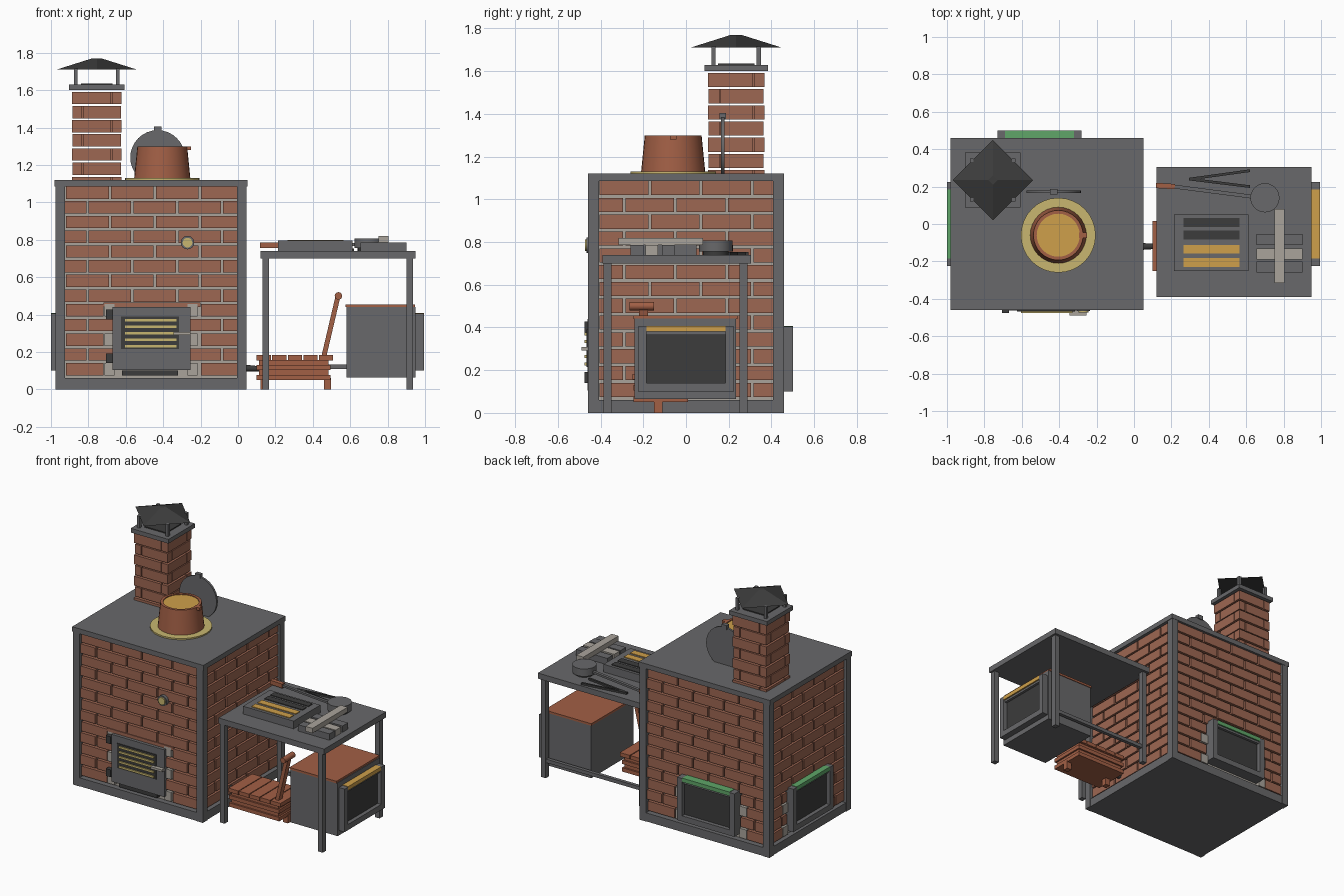
import bpy, bmesh, math
from mathutils import Matrix, Vector

old = bpy.data.objects.get("Cube")
if old:
    bpy.data.objects.remove(old)


def material(name, r, g, b):
    m = bpy.data.materials.new(name)
    m.use_nodes = True
    m.diffuse_color = (r, g, b, 1)
    m.node_tree.nodes["Principled BSDF"].inputs["Base Color"].default_value = (r, g, b, 1)
    return m


STEEL = material("grey steel", .14, .14, .145)
DARK = material("dark iron", .045, .045, .045)
BRICK = material("red brick", .34, .135, .085)
MORTAR = material("pale stone", .40, .37, .33)
COPPER = material("copper wood", .36, .115, .06)
BRASS = material("pale brass", .58, .47, .16)
AMBER = material("amber glow", .62, .35, .07)
GREEN = material("green enamel", .115, .38, .14)


def finish(name, bm, mats, loc=(0, 0, 0), turn=0, smooth=False):
    bmesh.ops.recalc_face_normals(bm, faces=bm.faces)
    me = bpy.data.meshes.new(name)
    bm.to_mesh(me)
    bm.free()
    ob = bpy.data.objects.new(name, me)
    bpy.context.collection.objects.link(ob)
    for m in mats:
        me.materials.append(m)
    ob.location = loc
    ob.rotation_euler.z = math.radians(turn)
    if smooth:
        bpy.ops.object.select_all(action='DESELECT')
        ob.select_set(True)
        bpy.context.view_layer.objects.active = ob
        bpy.ops.object.shade_smooth_by_angle()
    return ob


def add_box(bm, x, y, z, slot=0):
    """Box from (low, high) pairs."""
    lo, hi = Vector((x[0], y[0], z[0])), Vector((x[1], y[1], z[1]))
    mat = Matrix.Translation((lo + hi) / 2) @ Matrix.Diagonal((*(hi - lo), 1))
    new = bmesh.ops.create_cube(bm, size=1, matrix=mat)["verts"]
    for f in {f for v in new for f in v.link_faces}:
        f.material_index = slot


def box(name, mat, x, y, z):
    bm = bmesh.new()
    add_box(bm, x, y, z)
    return finish(name, bm, [mat])


def rod(name, mat, a, b, r1, r2=None, sides=24, smooth=True):
    """Round bar or cone between two points."""
    a, b = Vector(a), Vector(b)
    d = b - a
    bm = bmesh.new()
    bmesh.ops.create_cone(bm, cap_ends=True, segments=sides, radius1=r1,
                          radius2=r1 if r2 is None else r2, depth=d.length,
                          matrix=Matrix.Translation((a + b) / 2) @ d.to_track_quat('Z', 'Y').to_matrix().to_4x4())
    return finish(name, bm, [mat], smooth=smooth)


def bar(name, mat, a, b, wide, tall):
    """Flat bar between two points."""
    a, b = Vector(a), Vector(b)
    d = b - a
    bm = bmesh.new()
    bmesh.ops.create_cube(bm, size=1, matrix=Matrix.Translation((a + b) / 2)
                          @ d.to_track_quat('X', 'Z').to_matrix().to_4x4()
                          @ Matrix.Diagonal((d.length, wide, tall, 1)))
    return finish(name, bm, [mat])


def brick_wall(name, half, loc, turn, center=0, gap=0, top_row=-1):
    """Running-bond bricks, with toothed stone blocks beside an opening."""
    bm = bmesh.new()
    pitch, joint = .24, .006
    for row in range(13):
        z = .075 + .0787 * row
        u = -half - (pitch / 2 if row % 2 else 0)
        while u < half:
            a, b = max(u + joint, -half), min(u + pitch - joint, half)
            pieces = [(a, b)]
            if row <= top_row:
                w = gap + (0 if row % 2 else .05)
                pieces = [(a, min(b, center - w)), (max(a, center + w), b)]
            for p in pieces:
                if p[1] - p[0] > .012:
                    add_box(bm, p, (0, .035), (z, z + .066))
            u += pitch
        if row <= top_row and row % 2 == 0:
            for s in (-1, 1):
                ends = sorted((center + s * (gap - .01), center + s * (gap + .044)))
                add_box(bm, ends, (0, .035), (z, z + .066), 1)
    finish(name, bm, [BRICK, MORTAR], loc, turn)


def window(name, accent, loc, turn):
    """Framed hatch with a coloured top rail, facing local -y."""
    bm = bmesh.new()
    for s in (-1, 1):
        add_box(bm, sorted((s * .185, s * .225)), (-.04, .05), (.10, .405))
    add_box(bm, (-.185, .185), (-.04, .05), (.10, .14))
    add_box(bm, (-.185, .185), (-.03, .05), (.365, .38))
    add_box(bm, (-.185, .185), (-.012, .05), (.14, .365), 1)
    add_box(bm, (-.185, .185), (-.04, .05), (.38, .408), 2)
    finish(name, bm, [STEEL, DARK, accent], loc, turn)


# Oven body
box("mortar_core", MORTAR, (-.93, 0), (-.415, .415), (.05, 1.09))
box("base_slab", STEEL, (-.97, .04), (-.455, .455), (0, .06))
box("top_slab", STEEL, (-.98, .05), (-.46, .46), (1.085, 1.12))
for x in (-.975, -.005):
    for y in (-.458, .408):
        box("corner_post", STEEL, (x, x + .05), (y, y + .05), (0, 1.09))
brick_wall("front_bricks", .46, (-.465, -.443, 0), 0, 0, .205, 4)
brick_wall("back_bricks", .46, (-.465, .443, 0), 180, .04, .235, 3)
brick_wall("left_bricks", .41, (-.957, 0, 0), -90, 0, .235, 3)
brick_wall("right_bricks", .41, (.027, 0, 0), 90)
window("back_window", GREEN, (-.505, .46, 0), 180)
window("side_window", GREEN, (-.96, 0, 0), -90)

# Front door
box("door_lintel", BRICK, (-.72, -.2), (-.443, -.41), (.442, .465))
box("door_plate", STEEL, (-.67, -.255), (-.462, -.41), (.105, .44))
box("door_grille_panel", DARK, (-.625, -.315), (-.467, -.46), (.215, .39))
for i in range(5):
    z = .23 + .035 * i
    box("grille_bar", BRASS, (-.605, -.33), (-.475, -.465), (z - .007, z + .007))
box("door_handle", MORTAR, (-.345, -.255), (-.49, -.462), (.292, .308))
box("ash_slot", DARK, (-.62, -.32), (-.45, -.41), (.075, .10))
for z in (.14, .375):
    box("door_hinge", DARK, (-.705, -.668), (-.475, -.41), (z, z + .052))
rod("gauge_ring", STEEL, (-.27, -.42, .785), (-.27, -.465, .785), .036)
rod("gauge_face", BRASS, (-.27, -.46, .785), (-.27, -.473, .785), .026)

# Chimney
cx, cy = -.755, .235
bm = bmesh.new()
for row in range(-1, 6):
    z = (1.147 + .0757 * row, 1.213 + .0757 * row)
    if row < 0:
        z = (1.118, 1.137)
    o = .133 if row % 2 else .129
    i = o - .05
    flip = 1 if row % 2 else -1
    for k in range(4):
        c, s = ((1, 0), (0, 1), (-1, 0), (0, -1))[k]
        p, q = Vector((i * c, i * s)), Vector((o * c, o * s))
        t = Vector((-s, c)) * flip
        e = [p - t * o, q + t * (i - .006)]
        add_box(bm, sorted((e[0].x, e[1].x)), sorted((e[0].y, e[1].y)), z)
finish("chimney_bricks", bm, [BRICK], (cx, cy, 0))
box("chimney_collar", STEEL, (cx - .148, cx + .148), (cy - .148, cy + .148), (1.60, 1.63))
box("flue_plate", DARK, (cx - .085, cx + .085), (cy - .085, cy + .085), (1.628, 1.637))
for sx in (-1, 1):
    for sy in (-1, 1):
        x, y = cx + sx * .112, cy + sy * .106
        box("cowl_post", STEEL, (x - .01, x + .01), (y - .01, y + .01), (1.63, 1.715))
rod("chimney_cowl", DARK, (cx, cy, 1.71), (cx, cy, 1.77), .215, .025, 4, False)

# Cooking pot and lid
px, py = -.405, -.06
rod("hob_ring", BRASS, (px, py, 1.118), (px, py, 1.13), .2, sides=32)
bm = bmesh.new()
rim = [bm.verts.new((r, 0, z)) for r, z in ((.15, 1.13), (.133, 1.30), (.115, 1.30), (.115, 1.28))]
edges = [bm.edges.new(pair) for pair in zip(rim, rim[1:])]
bmesh.ops.spin(bm, geom=rim + edges, axis=(0, 0, 1), cent=(0, 0, 0), angle=math.tau, steps=32)
bmesh.ops.remove_doubles(bm, verts=bm.verts, dist=.0005)
finish("pot", bm, [COPPER], (px, py, 0), smooth=True)
rod("pot_contents", AMBER, (px, py, 1.27), (px, py, 1.294), .116, sides=32)
box("pot_lug", COPPER, (px + .11, px + .155), (py - .015, py + .015), (1.28, 1.30))
rod("lid", STEEL, (-.43, .165, 1.24), (-.43, .18, 1.24), .146, sides=32)
box("lid_knob", STEEL, (-.45, -.41), (.158, .187), (1.375, 1.405))

# Work table
box("table_top", STEEL, (.12, .95), (-.39, .305), (.70, .74))
for x in (.13, .9):
    for y in (-.387, .25):
        box("table_leg", STEEL, (x, x + .036), (y, y + .038), (0, .705))
box("table_stretcher", STEEL, (.13, .935), (.257, .282), (.108, .133))

# Heater cabinet under the table
box("cabinet", STEEL, (.58, .95), (-.24, .235), (.065, .442))
box("cabinet_top", COPPER, (.575, .945), (-.245, .24), (.44, .455))
window("cabinet_window", AMBER, (.955, 0, 0), 90)

# Bellows
for i in range(4):
    inset = .012 if i % 2 else 0
    z = .05 + .027 * i
    box("bellows_fold", COPPER, (.1 + inset, .495 - inset), (-.245 + inset, .01 - inset), (z, z + .027))
for i in range(5):
    x = .1 + .083 * i
    box("bellows_plank", COPPER, (x, x + .077), (-.25, .015), (.156, .183))
for x in (.12, .46):
    box("bellows_foot", COPPER, (x, x + .037), (-.15, -.11), (0, .06))
bar("bellows_lever", COPPER, (.46, -.2, .18), (.535, -.2, .50), .042, .026)
rod("bellows_grip", COPPER, (.537, -.265, .50), (.537, -.15, .50), .02, sides=16)
rod("bellows_pipe", DARK, (.02, -.12, .115), (.12, -.12, .11), .02, .013, 16)

# Ingot tray
box("ingot_tray", STEEL, (.215, .612), (-.25, .05), (.738, .795))
for y, mat in ((.007, DARK), (-.06, DARK), (-.135, AMBER), (-.205, AMBER)):
    box("ingot", mat, (.265, .565), (y - .024, y + .024), (.79, .8))

# Ladle, tongs and stacked bars
rod("ladle_bowl", STEEL, (.7, .14, .755), (.7, .14, .808), .078, sides=24)
rod("ladle_base", DARK, (.7, .14, .738), (.7, .14, .757), .06, sides=24)
bar("ladle_handle", STEEL, (.2, .202, .77), (.64, .145, .775), .02, .014)
bar("ladle_grip", COPPER, (.118, .206, .77), (.218, .2, .77), .028, .03)
for y in (.285, .2):
    bar("tong_arm", DARK, (.295, .24, .747), (.62, y, .747), .014, .014)
for y, mat in ((-.083, STEEL), (-.16, MORTAR), (-.23, STEEL)):
    box("stacked_bar", mat, (.655, .9), (y - .03, y + .03), (.738, .785))
box("cross_bar", MORTAR, (.75, .805), (-.315, .08), (.785, .82))
